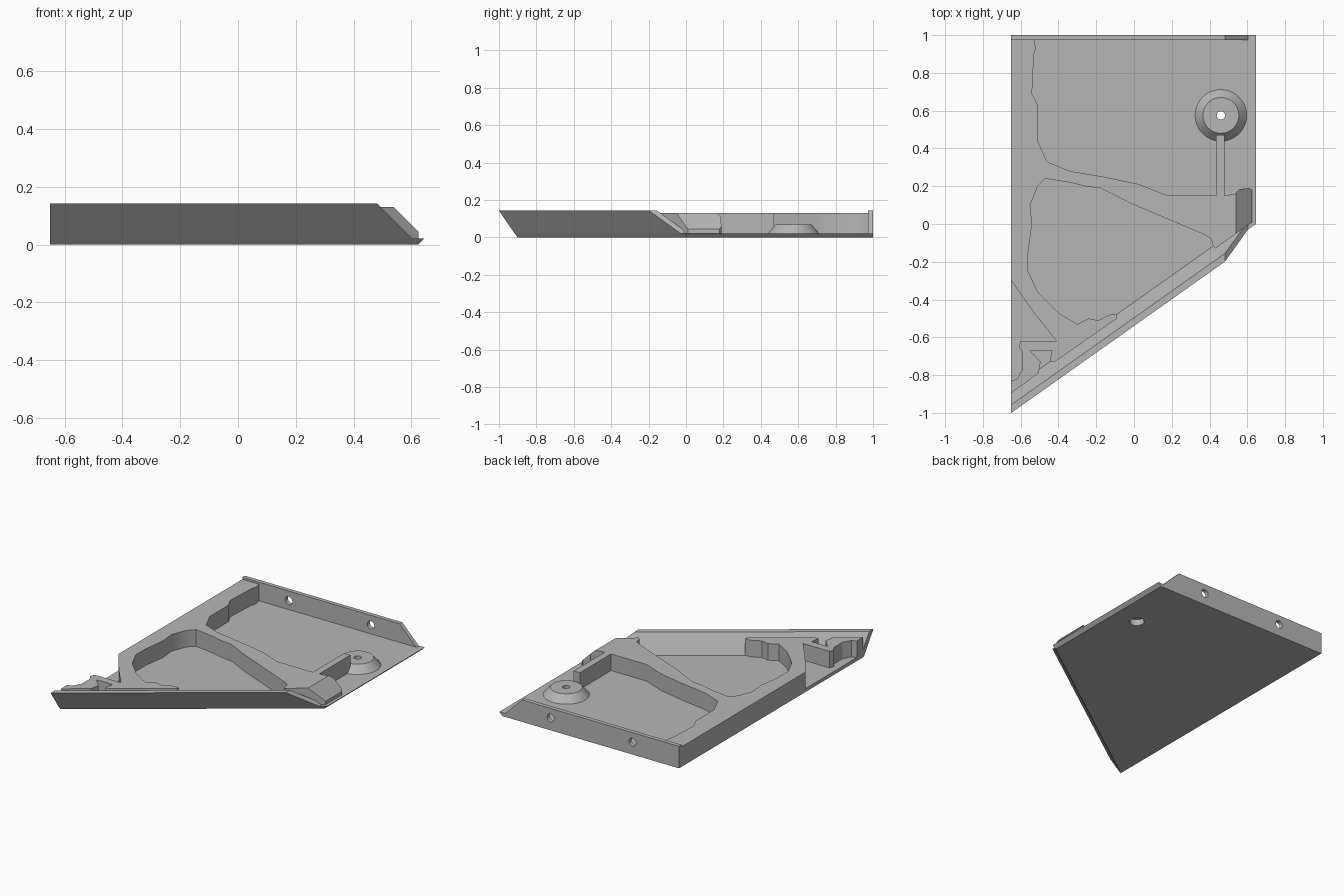
import bpy, bmesh
from math import pi
from mathutils import Vector

default = bpy.data.objects.get("Cube")
if default:
    bpy.data.objects.remove(default)

LEFT, RIGHT, BACK = -0.65, 0.645, 1.0
FLOOR, DECK, RIM = 0.022, 0.13, 0.143
SLOPE = 0.708  # direction of the slanted front edge

grey = bpy.data.materials.new("plain grey")
grey.use_nodes = True
colour = (0.47, 0.47, 0.47, 1)
grey.diffuse_color = colour
grey.node_tree.nodes["Principled BSDF"].inputs["Base Color"].default_value = colour


def finish(name, bm):
    """Turn a bmesh into a named grey object."""
    bmesh.ops.recalc_face_normals(bm, faces=bm.faces)
    mesh = bpy.data.meshes.new(name)
    bm.to_mesh(mesh)
    bm.free()
    mesh.materials.append(grey)
    obj = bpy.data.objects.new(name, mesh)
    bpy.context.collection.objects.link(obj)
    return obj


def loft(name, first, second):
    """Solid between two matching closed loops."""
    bm = bmesh.new()
    a = [bm.verts.new(p) for p in first]
    b = [bm.verts.new(p) for p in second]
    bm.faces.new(a)
    bm.faces.new(b)
    for i in range(len(a)):
        j = (i + 1) % len(a)
        bm.faces.new((a[i], a[j], b[j], b[i]))
    return finish(name, bm)


def cone(name, centre, low, high, depth, turn=(0, 0, 0)):
    bm = bmesh.new()
    bmesh.ops.create_cone(bm, cap_ends=True, segments=48, radius1=low,
                          radius2=high, depth=depth)
    obj = finish(name, bm)
    obj.location = centre
    obj.rotation_euler = turn
    return obj


def smooth(obj):
    bpy.ops.object.select_all(action="DESELECT")
    obj.select_set(True)
    bpy.context.view_layer.objects.active = obj
    bpy.ops.object.shade_smooth_by_angle(angle=pi / 6)


def cut(obj, cutter):
    mod = obj.modifiers.new("hole", "BOOLEAN")
    mod.operation = "DIFFERENCE"
    mod.solver = "EXACT"
    mod.object = cutter
    cutter.hide_render = True
    cutter.hide_viewport = True


def slant(x, offset):
    """y on a line parallel to the slanted front edge."""
    return offset + (x - LEFT) * SLOPE


# base plate, its right and slanted edges undercut
def plate_loop(right, offset, z):
    return [(LEFT, BACK, z), (LEFT, offset, z),
            (right, slant(right, offset), z), (right, BACK, z)]


base_plate = loft("base_plate", plate_loop(RIGHT - FLOOR, -0.9, 0),
                  plate_loop(RIGHT, -0.917, FLOOR))


# walls: a y-z section run in x, ending on a 45 degree bevel at the right
def wall(name, section, place):
    ends = []
    for bevelled in (False, True):
        loop = []
        for y, z in section:
            x = 0.625 - z if bevelled else LEFT
            loop.append((x, place(x, y), z))
        ends.append(loop)
    return loft(name, *ends)


front_wall = wall("front_wall", [(-1, RIM), (-0.957, RIM), (-0.874, FLOOR),
                                 (-0.917, FLOOR)], slant)
back_wall = wall("back_wall", [(BACK, RIM), (0.973, RIM), (0.973, FLOOR),
                               (BACK, FLOOR)], lambda x, y: y)

# raised deck outline in hundredths, section by section
front_corner = [(-65, -30), (-53, -47), (-41, -62), (-60, -62), (-61, -65),
                (-59, -68), (-59, -77), (-62, -82), (-65, -83), (-65, -89.5)]
small_notch = [(-50.5, -79), (-49.5, -73), (-55, -67), (-43.5, -67),
               (-44.5, -73), (-42, -73)]
front_pocket = [(-9, -50), (-9, -48), (-13, -48), (-19, -51), (-24, -50),
                (-30, -53), (-40, -47), (-51, -36), (-56, -25), (-56, -15),
                (-54, 0), (-55, 10), (-51, 20), (-47, 24), (-34, 22),
                (-26, 20), (-18, 19), (-2, 11), (24, 0), (38, -6), (41, -8),
                (42, -12), (43, -13)]
side_block = [(62.5, 1), (62.5, 18), (61, 19), (56, 18.5), (53.5, 16)]
narrow_rib = [(48, 15), (48, 47), (43.5, 47), (43.5, 15)]
back_pocket = [(18, 15), (3, 21), (-16, 25), (-34, 28), (-46, 33), (-51, 44),
               (-51, 63), (-54, 69), (-53, 90), (-52, 93), (-53, 98)]
outline = ([(-65, 98)] + front_corner + small_notch + front_pocket
           + side_block + narrow_rib + back_pocket)

bm = bmesh.new()
face = bm.faces.new([bm.verts.new((x / 100, y / 100, FLOOR - 0.005))
                     for x, y in outline])
grown = bmesh.ops.extrude_face_region(bm, geom=[face], use_keep_orig=True)
top = [v for v in grown["geom"] if isinstance(v, bmesh.types.BMVert)]
bmesh.ops.translate(bm, verts=top, vec=(0, 0, DECK - FLOOR + 0.005))
# bevel the right end of the deck
sliced = bmesh.ops.bisect_plane(bm, geom=bm.verts[:] + bm.edges[:] + bm.faces[:],
                                plane_co=Vector((0.54, 0, DECK)),
                                plane_no=Vector((1, 0, 1)), clear_outer=True)
rim = [e for e in sliced["geom_cut"] if isinstance(e, bmesh.types.BMEdge)]
bmesh.ops.holes_fill(bm, edges=rim, sides=0)
raised_deck = finish("raised_deck", bm)

# screw boss with a through hole and a recess underneath
BOSS = (0.46, 0.575)
screw_boss = cone("screw_boss", (*BOSS, 0.044), 0.14, 0.095, 0.052)
screw_hole = cone("screw_hole_cutter", (*BOSS, 0.05), 0.022, 0.022, 0.2)
screw_recess = cone("screw_recess_cutter", (*BOSS, 0.01), 0.045, 0.045, 0.06)
for part in (base_plate, screw_boss):
    cut(part, screw_hole)
    cut(part, screw_recess)

# pair of round holes in the back wall
for x in (-0.315, 0.275):
    hole = cone("wall_hole_cutter", (x, BACK, 0.08), 0.026, 0.026, 0.2,
                (pi / 2, 0, 0))
    cut(back_wall, hole)

for part in (base_plate, front_wall, back_wall, raised_deck, screw_boss):
    smooth(part)
